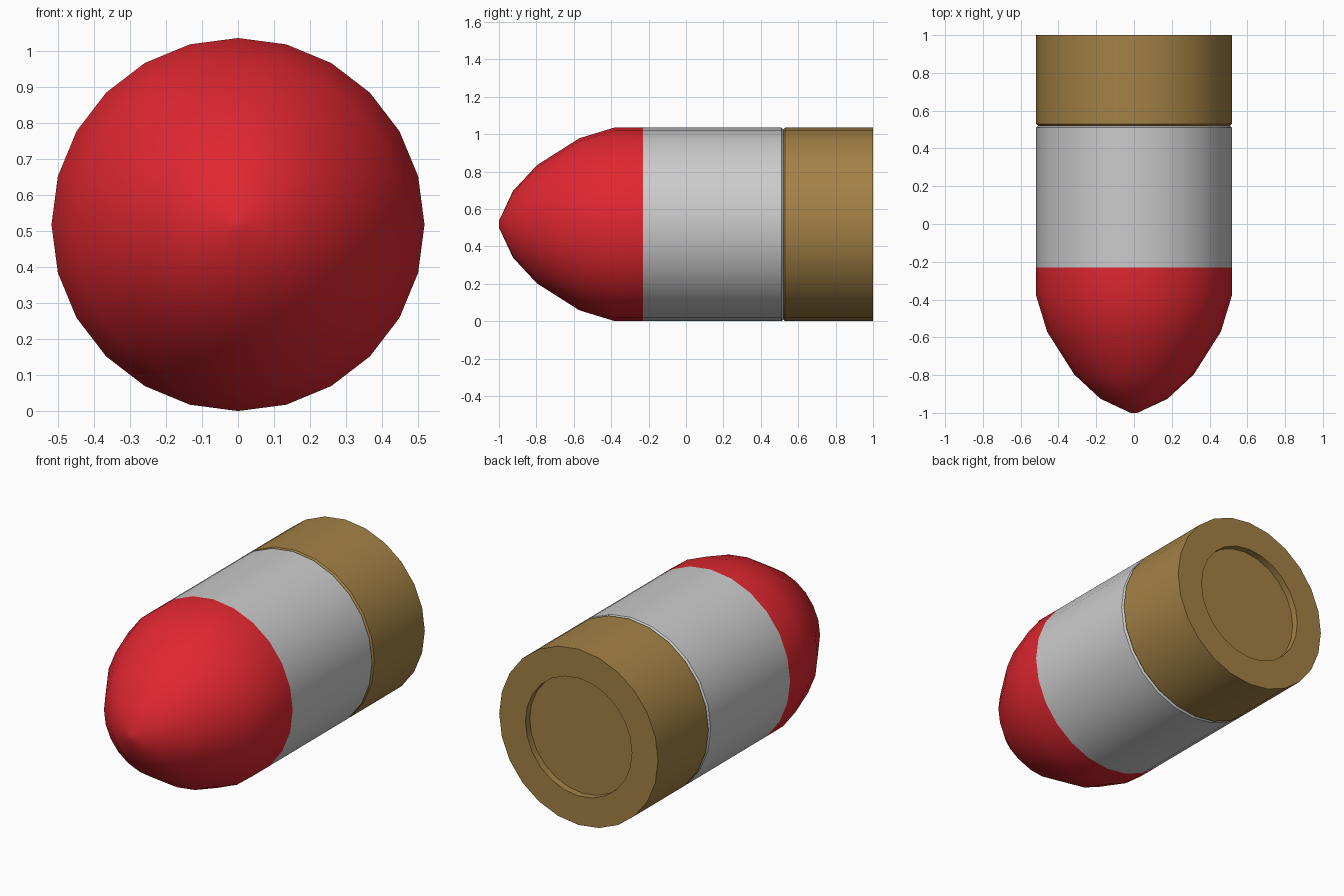
import bpy, bmesh, math

if "Cube" in bpy.data.objects:
    bpy.data.objects.remove(bpy.data.objects["Cube"])

SIDES = 24
R = 0.518  # body radius, also the height of the axis


def lathe(name, profile, color=None, cap_start=False, cap_end=False):
    """Revolve (y, radius) points around the lengthwise axis."""
    bm = bmesh.new()
    rings = []
    for y, r in profile:
        rings.append([bm.verts.new((r * math.sin(2 * math.pi * i / SIDES), y,
                                    R + r * math.cos(2 * math.pi * i / SIDES)))
                      for i in range(SIDES)])
    for a, b in zip(rings, rings[1:]):
        for i in range(SIDES):
            j = (i + 1) % SIDES
            bm.faces.new((a[i], b[i], b[j], a[j]))
    if cap_start:
        bm.faces.new(rings[0])
    if cap_end:
        bm.faces.new(rings[-1][::-1])
    # outward direction: the first side face must point away from the axis
    bm.normal_update()
    f = max(bm.faces, key=lambda f: f.calc_center_median().z)
    if f.normal.z < 0:
        bmesh.ops.reverse_faces(bm, faces=bm.faces[:])
    mesh = bpy.data.meshes.new(name)
    bm.to_mesh(mesh)
    bm.free()
    ob = bpy.data.objects.new(name, mesh)
    bpy.context.collection.objects.link(ob)
    if color:
        mat = bpy.data.materials.new(name + "_paint")
        mat.diffuse_color = color
        mat.use_nodes = True
        mat.node_tree.nodes["Principled BSDF"].inputs["Base Color"].default_value = mat.diffuse_color
        mesh.materials.append(mat)
    bpy.ops.object.select_all(action='DESELECT')
    ob.select_set(True)
    bpy.context.view_layer.objects.active = ob
    bpy.ops.object.shade_smooth_by_angle(angle=math.radians(32))
    return ob


# red rounded nose with a tiny blunt tip
lathe("nose", [(-1.0, 0.018), (-0.925, 0.178), (-0.797, 0.316),
               (-0.57, 0.46), (-0.38, R), (-0.23, R)],
      (0.75, 0.02, 0.03, 1), cap_start=True)

# grey middle, chamfered into the groove
lathe("middle_body", [(-0.23, R), (0.51, R), (0.52, 0.508)])

# brass case with chamfered lip and recessed base
lathe("rear_case", [(0.52, 0.508), (0.53, R), (1.0, R), (1.0, 0.347),
                    (0.96, 0.347)],
      (0.37, 0.22, 0.06, 1), cap_end=True)
